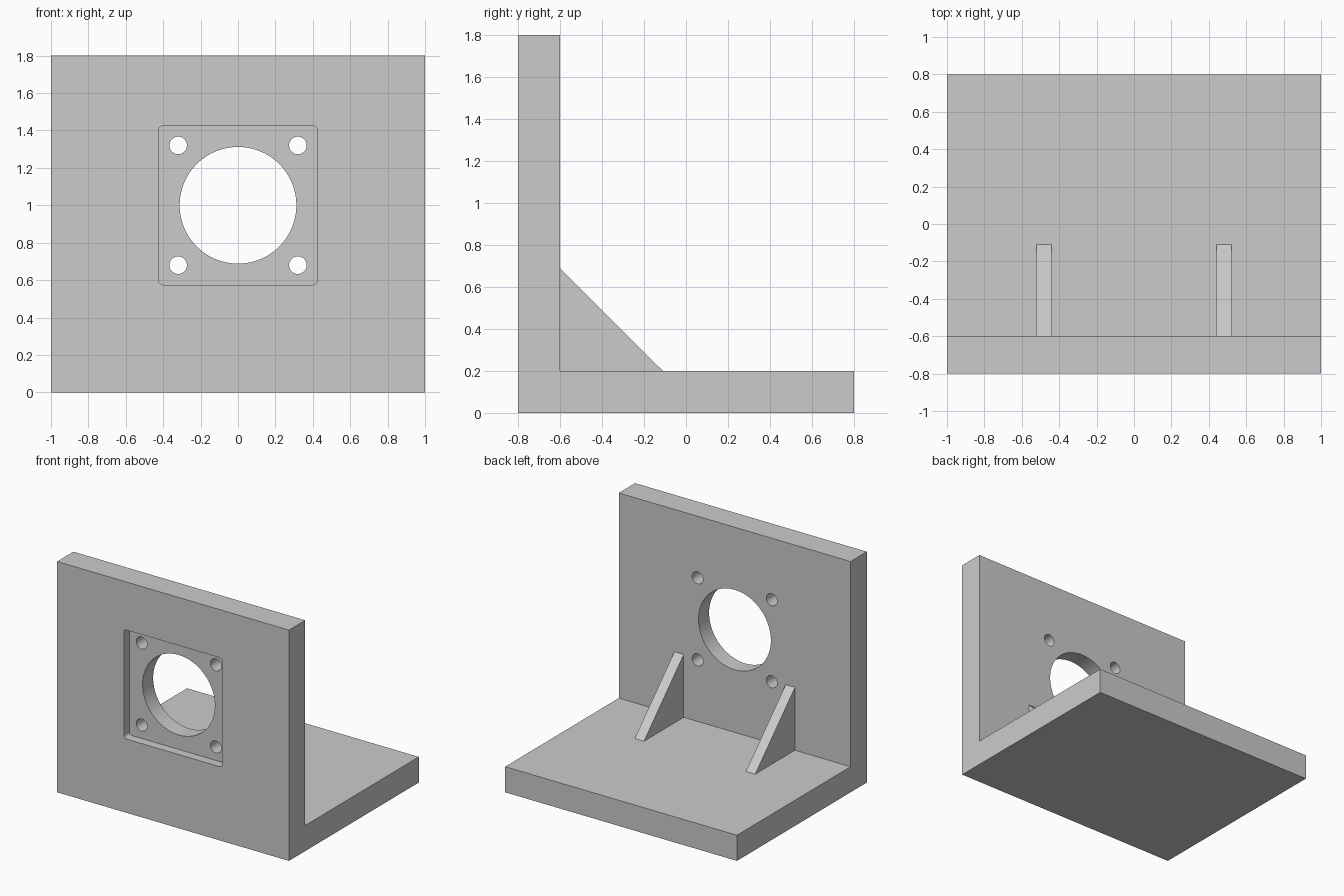
import bpy, bmesh
from math import radians, sin, cos, pi
from mathutils import Vector

cube = bpy.data.objects.get("Cube")
if cube:
    bpy.data.objects.remove(cube, do_unlink=True)

grey = bpy.data.materials.new("plain grey")
grey.use_nodes = True
colour = (0.6, 0.6, 0.6, 1)
grey.diffuse_color = colour
grey.node_tree.nodes["Principled BSDF"].inputs["Base Color"].default_value = colour


def prism(name, outline, direction):
    """Extrude a closed outline along a direction."""
    bm = bmesh.new()
    face = bm.faces.new([bm.verts.new(p) for p in outline])
    moved = bmesh.ops.extrude_face_region(bm, geom=[face])["geom"]
    bmesh.ops.translate(bm, vec=direction,
                        verts=[v for v in moved if isinstance(v, bmesh.types.BMVert)])
    bmesh.ops.recalc_face_normals(bm, faces=bm.faces)
    mesh = bpy.data.meshes.new(name)
    bm.to_mesh(mesh)
    bm.free()
    mesh.materials.append(grey)
    obj = bpy.data.objects.new(name, mesh)
    bpy.context.collection.objects.link(obj)
    return obj


def arc(x, y, z, r, start, end, steps):
    """Points of an arc in the upright plane at depth y."""
    return [Vector((x + r * cos(a), y, z + r * sin(a)))
            for a in (start + (end - start) * i / steps for i in range(steps + 1))]


def cut(target, cutter):
    mod = target.modifiers.new(cutter.name, "BOOLEAN")
    mod.operation = "DIFFERENCE"
    mod.solver = "EXACT"
    mod.object = cutter
    bpy.context.view_layer.objects.active = target
    bpy.ops.object.modifier_apply(modifier=mod.name)
    bpy.data.objects.remove(cutter, do_unlink=True)


# L-shaped bracket: base and upright wall in one body
front, back, inner = -0.8, 0.8, -0.6
base_top, top, mid = 0.2, 1.8, 1.0
profile = [(front, 0), (back, 0), (back, base_top),
           (inner, base_top), (inner, top), (front, top)]
bracket = prism("bracket", [(-1, y, z) for y, z in profile], (2, 0, 0))

# Square recess with rounded corners in the front of the wall
half, radius, depth = 0.425, 0.025, 0.07
outline = []
for i, (sx, sz) in enumerate([(1, 1), (-1, 1), (-1, -1), (1, -1)]):
    outline += arc(sx * (half - radius), front - 0.1, mid + sz * (half - radius),
                   radius, i * pi / 2, (i + 1) * pi / 2, 6)
cut(bracket, prism("recess_cutter", outline, (0, depth + 0.1, 0)))

# Central bore and four screw holes
holes = [(0, mid, 0.312, 96)]
holes += [(x, mid + z, 0.047, 40) for x in (-0.32, 0.32) for z in (-0.32, 0.32)]
for x, z, r, sides in holes:
    circle = arc(x, front - 0.1, z, r, 0, 2 * pi, sides)[:-1]
    cut(bracket, prism("hole_cutter", circle, (0, 0.4, 0)))

# Triangular ribs between base and wall
rib_size = 0.49
for side, x in (("left", 0.44), ("right", -0.52)):
    prism(side + "_rib", [(x, inner, base_top), (x, inner + rib_size, base_top),
                          (x, inner, base_top + rib_size)], (0.08, 0, 0))

# Smooth the hole walls, keep the edges crisp
bpy.ops.object.select_all(action="DESELECT")
bracket.select_set(True)
bpy.context.view_layer.objects.active = bracket
bpy.ops.object.shade_smooth_by_angle(angle=radians(30))
